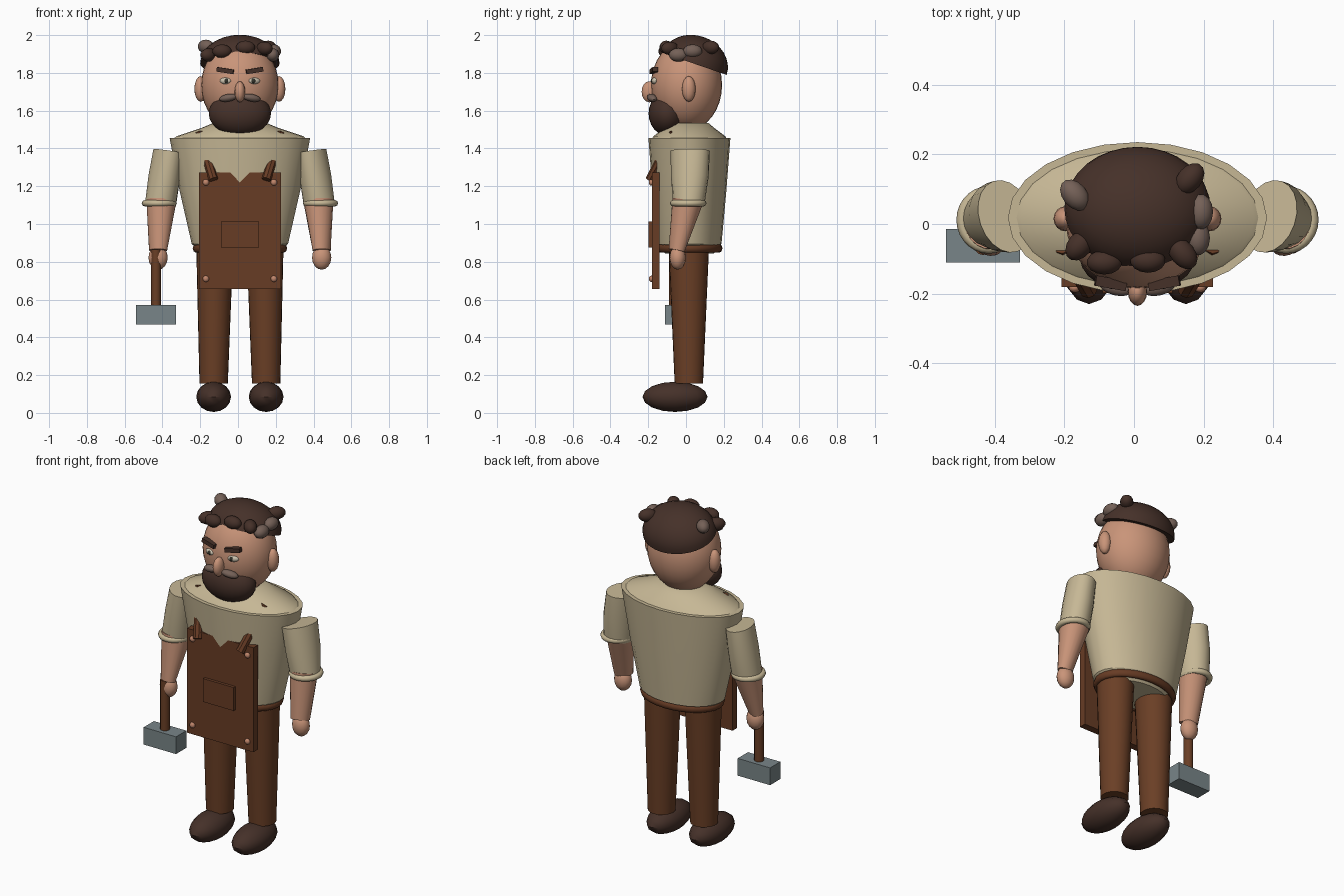
import bpy, bmesh
from math import radians, pi, cos, sin
from mathutils import Matrix, Vector

cube = bpy.data.objects.get("Cube")
if cube:
    bpy.data.objects.remove(cube)

CX, CY = 0.01, 0.018  # body axis


def material(name, *srgb):
    color = [(c / 255) ** 2.2 for c in srgb] + [1]
    mat = bpy.data.materials.new(name)
    mat.use_nodes = True
    mat.diffuse_color = color
    mat.node_tree.nodes["Principled BSDF"].inputs["Base Color"].default_value = color
    return mat


skin = material("skin", 200, 147, 120)
linen = material("linen", 197, 182, 148)
trouser = material("trouser_brown", 106, 65, 42)
leather = material("leather", 103, 62, 41)
dark_hair = material("dark_brown", 71, 52, 45)
grey_hair = material("greying_brown", 116, 97, 88)
steel = material("steel", 120, 132, 135)
eye_white = material("eye_white", 205, 195, 175)
iris_dark = material("iris", 55, 55, 48)
copper = material("copper", 190, 132, 106)


def finish(bm, name, mat, matrix=Matrix(), angle=40):
    bmesh.ops.recalc_face_normals(bm, faces=bm.faces)
    mesh = bpy.data.meshes.new(name)
    bm.to_mesh(mesh)
    bm.free()
    obj = bpy.data.objects.new(name, mesh)
    obj.matrix_world = matrix
    bpy.context.collection.objects.link(obj)
    mesh.materials.append(mat)
    bpy.ops.object.select_all(action="DESELECT")
    obj.select_set(True)
    bpy.context.view_layer.objects.active = obj
    bpy.ops.object.shade_smooth_by_angle(angle=radians(angle))
    return obj


def place(loc, rot=(0, 0, 0), scale=(1, 1, 1)):
    turn = Matrix.LocRotScale(None, None, scale)
    for axis, a in zip("XYZ", rot):
        turn = Matrix.Rotation(radians(a), 4, axis) @ turn
    return Matrix.Translation(loc) @ turn


def ellipsoid(name, mat, loc, radii, rot=(0, 0, 0), seg=24, half=False):
    bm = bmesh.new()
    bmesh.ops.create_uvsphere(bm, u_segments=seg, v_segments=seg // 2, radius=1)
    if half:
        cut = bmesh.ops.bisect_plane(bm, geom=bm.verts[:] + bm.edges[:] + bm.faces[:],
                                     plane_co=(0, 0, 0), plane_no=(0, 0, -1), clear_outer=True)
        edges = [e for e in cut["geom_cut"] if isinstance(e, bmesh.types.BMEdge)]
        bmesh.ops.contextual_create(bm, geom=edges)
    bm.transform(place((0, 0, 0), rot, radii))
    return finish(bm, name, mat, Matrix.Translation(loc))


def box(name, mat, loc, size, rot=(0, 0, 0)):
    bm = bmesh.new()
    bmesh.ops.create_cube(bm, size=1)
    bm.transform(place((0, 0, 0), rot, size))
    return finish(bm, name, mat, Matrix.Translation(loc))


def loft(name, mat, rings, seg=24, angle=40):
    """Skin elliptical rings, each (centre, x radius, y radius), set square to the path."""
    bm = bmesh.new()
    axis = Vector(rings[-1][0]) - Vector(rings[0][0])
    tilt = Vector((0, 0, 1)).rotation_difference(axis)
    loops = []
    for centre, rx, ry in rings:
        loops.append([bm.verts.new(Vector(centre) + tilt @ Vector(
            (rx * cos(2 * pi * i / seg), ry * sin(2 * pi * i / seg), 0))) for i in range(seg)])
    for low, high in zip(loops, loops[1:]):
        for i in range(seg):
            j = (i + 1) % seg
            bm.faces.new((low[i], low[j], high[j], high[i]))
    bm.faces.new(loops[0])
    bm.faces.new(loops[-1])
    return finish(bm, name, mat, angle=angle)


def ring(name, mat, loc, rx, ry, tube, height, seg=28, sides=8):
    bm = bmesh.new()
    rows = [[bm.verts.new(((rx + tube * cos(2 * pi * k / sides)) * cos(2 * pi * i / seg),
                           (ry + tube * cos(2 * pi * k / sides)) * sin(2 * pi * i / seg),
                           height * sin(2 * pi * k / sides))) for k in range(sides)]
            for i in range(seg)]
    for i in range(seg):
        a, b = rows[i], rows[(i + 1) % seg]
        for k in range(sides):
            n = (k + 1) % sides
            bm.faces.new((a[k], b[k], b[n], a[n]))
    return finish(bm, name, mat, Matrix.Translation(loc), 60)


# Shirt body, sloping shoulders and belt
loft("shirt_body", linen, [((CX, CY, z), rx, ry) for z, rx, ry in (
    (0.845, 0.20, 0.13), (0.895, 0.255, 0.17), (1.18, 0.32, 0.196), (1.455, 0.372, 0.217))],
    angle=30)
loft("shirt_shoulders", linen, [((CX, CY, z), rx, ry) for z, rx, ry in (
    (1.44, 0.365, 0.205), (1.465, 0.335, 0.19), (1.51, 0.20, 0.13), (1.535, 0.14, 0.10))])
ring("belt", leather, (CX, CY, 0.872), 0.232, 0.157, 0.018, 0.024)

# Head, face and beard
ellipsoid("head", skin, (CX, 0.003, 1.735), (0.205, 0.188, 0.24), seg=32)
ellipsoid("beard", dark_hair, (CX, -0.098, 1.585), (0.165, 0.1, 0.118))
ellipsoid("nose", skin, (CX, -0.193, 1.70), (0.028, 0.042, 0.056), seg=16)
ellipsoid("hair_cap", dark_hair, (CX, 0.045, 1.848), (0.21, 0.18, 0.15), (-19, 0, 0), 32, True)

for side, label in ((1, "left"), (-1, "right")):
    ellipsoid(label + "_ear", skin, (CX + side * 0.207, 0.015, 1.715), (0.034, 0.036, 0.068), seg=16)
    ellipsoid(label + "_eye", eye_white, (CX + side * 0.077, -0.168, 1.758),
              (0.031, 0.014, 0.017), (0, 0, side * 18), 16)
    ellipsoid(label + "_iris", iris_dark, (CX + side * 0.071, -0.179, 1.758),
              (0.012, 0.008, 0.013), seg=12)
    box(label + "_eyebrow", dark_hair, (CX + side * 0.077, -0.17, 1.812),
        (0.09, 0.03, 0.024), (0, side * -9, side * 10))
    ellipsoid(label + "_moustache", grey_hair, (CX + side * 0.062, -0.18, 1.668),
              (0.05, 0.025, 0.02), (0, side * 10, side * 14), 16)

# Curls around the hairline
curls = [(-0.17, 0.083, 1.94, grey_hair), (0.16, 0.13, 1.935, dark_hair),
         (0.192, 0.035, 1.915, grey_hair), (0.183, -0.04, 1.895, grey_hair),
         (0.14, -0.085, 1.93, dark_hair), (0.04, -0.105, 1.935, dark_hair),
         (-0.085, -0.11, 1.915, dark_hair), (-0.155, -0.06, 1.895, dark_hair)]
for n, (x, y, z, mat) in enumerate(curls):
    turn = (0, 0, -50 if x * y < 0 else 50)
    if abs(x) < 0.1 or n in (2, 3):
        turn = (0, 0, 0 if abs(x) < 0.1 else 90)
    ellipsoid(f"curl_{n + 1}", mat, (x, y, z), (0.052, 0.036, 0.036), turn, 14)

# Arms and legs, mirrored about the body axis
for side, label in ((1, "left"), (-1, "right")):
    def at(x, y, z):
        return (CX + side * x, y, z)

    loft(label + "_sleeve", linen, [(at(0.379, 0.022, 1.387), 0.076, 0.107),
                                    (at(0.40, 0.02, 1.25), 0.082, 0.102),
                                    (at(0.42, 0.015, 1.105), 0.082, 0.083)], 20)
    ring(label + "_cuff", linen, at(0.427, 0.012, 1.11), 0.076, 0.08, 0.017, 0.017)
    loft(label + "_forearm", skin, [(at(0.416, 0.008, 1.12), 0.077, 0.084),
                                    (at(0.433, -0.05, 0.86), 0.052, 0.038)], 20)
    ellipsoid(label + "_hand", skin, at(0.433, -0.044, 0.822), (0.051, 0.043, 0.064), seg=16)
    loft(label + "_leg", trouser, [(at(0.139, 0.015, 0.155), 0.075, 0.075),
                                   (at(0.133, 0.015, 0.88), 0.098, 0.107)])
    ellipsoid(label + "_shoe", dark_hair, at(0.139, -0.058, 0.085), (0.092, 0.172, 0.08), seg=16)

    # Apron straps and rivets
    loft(label + "_strap", leather, [(at(0.14, -0.193, 1.235), 0.025, 0.022),
                                     (at(0.215, -0.065, 1.482), 0.025, 0.022)], 8)
    for z in (1.22, 0.71):
        ellipsoid(label + "_rivet", copper, at(0.18, -0.183, z), (0.017, 0.014, 0.017), seg=12)

# Apron and pocket
box("apron_panel", leather, (CX, -0.16, 0.964), (0.435, 0.042, 0.618))
box("apron_pocket", leather, (CX, -0.188, 0.944), (0.2, 0.02, 0.138))

# Hammer held in the right hand
HX, HY = -0.434, -0.063
loft("hammer_handle", trouser, [((HX, HY, 0.55), 0.026, 0.026), ((HX, HY, 0.865), 0.026, 0.026)], 12)
box("hammer_head", steel, (HX, HY, 0.52), (0.212, 0.096, 0.102))
